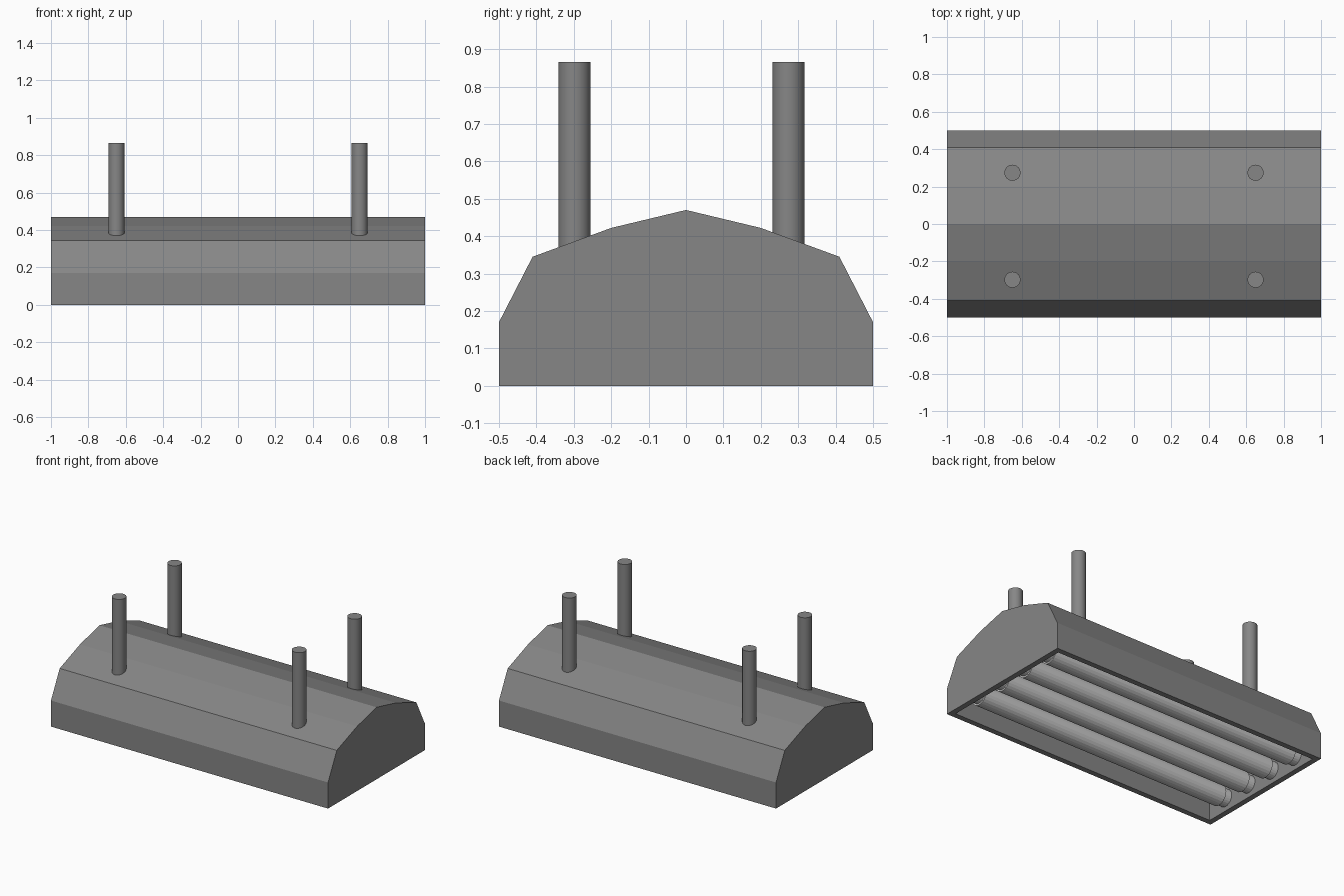
import bpy, bmesh, math
from mathutils import Vector

if "Cube" in bpy.data.objects:
    bpy.data.objects.remove(bpy.data.objects["Cube"])


def material(name, value):
    mat = bpy.data.materials.new(name)
    mat.diffuse_color = (value, value, value, 1)
    mat.use_nodes = True
    mat.node_tree.nodes["Principled BSDF"].inputs["Base Color"].default_value = mat.diffuse_color
    return mat


dark = material("dark_metal", 0.24)
light = material("lamp_glass", 0.8)


def finish(bm, name, mat, smooth=False):
    bmesh.ops.recalc_face_normals(bm, faces=bm.faces)
    mesh = bpy.data.meshes.new(name)
    bm.to_mesh(mesh)
    bm.free()
    mesh.materials.append(mat)
    obj = bpy.data.objects.new(name, mesh)
    bpy.context.collection.objects.link(obj)
    if smooth:
        bpy.ops.object.select_all(action='DESELECT')
        obj.select_set(True)
        bpy.context.view_layer.objects.active = obj
        bpy.ops.object.shade_smooth_by_angle(angle=math.radians(40))
    return obj


def rod(name, start, end, radius, mat, smooth=True, sides=24):
    """Capped cylinder between two points."""
    start, end = Vector(start), Vector(end)
    axis = end - start
    bm = bmesh.new()
    bmesh.ops.create_cone(bm, cap_ends=True, segments=sides, radius1=radius,
                          radius2=radius, depth=axis.length)
    bmesh.ops.rotate(bm, verts=bm.verts, cent=(0, 0, 0),
                     matrix=Vector((0, 0, 1)).rotation_difference(axis).to_matrix())
    bmesh.ops.translate(bm, verts=bm.verts, vec=(start + end) / 2)
    return finish(bm, name, mat, smooth)


# Faceted housing: half profile mirrored, then extruded along x
half = [(0.5, 0), (0.5, 0.17), (0.41, 0.345), (0.2, 0.422)]
profile = half + [(0, 0.47)] + [(-y, z) for y, z in reversed(half)]
bm = bmesh.new()
end_face = bm.faces.new([bm.verts.new((-1, y, z)) for y, z in profile])
ext = bmesh.ops.extrude_face_region(bm, geom=[end_face], use_keep_orig=True)
bmesh.ops.translate(bm, vec=(2, 0, 0),
                    verts=[v for v in ext['geom'] if isinstance(v, bmesh.types.BMVert)])
bmesh.ops.recalc_face_normals(bm, faces=bm.faces)

# Lamp cavity: inset the underside for the rim and push it upwards
bottom = min(bm.faces, key=lambda f: f.calc_center_median().z)
bmesh.ops.inset_region(bm, faces=[bottom], thickness=0.05)
cavity = bmesh.ops.extrude_discrete_faces(bm, faces=[bottom])['faces'][0]
bmesh.ops.translate(bm, verts=cavity.verts, vec=(0, 0, 0.17))
finish(bm, "housing", dark)

# Four lamp tubes with narrower sockets at both ends
for i in range(4):
    y, z = (i - 1.5) * 0.21, 0.08
    rod(f"lamp_tube_{i + 1}", (-0.91, y, z), (0.91, y, z), 0.065, light, False)
    for side, label in ((-1, "left"), (1, "right")):
        rod(f"lamp_socket_{label}_{i + 1}", (side * 0.90, y, z),
            (side * 0.96, y, z), 0.055, light, False)

# Hanging posts on top of the housing
for x, xl in ((-0.65, "left"), (0.65, "right")):
    for y, yl in ((-0.298, "front"), (0.274, "back")):
        rod(f"hanging_post_{yl}_{xl}", (x, y, 0.33), (x, y, 0.866), 0.043, dark)
